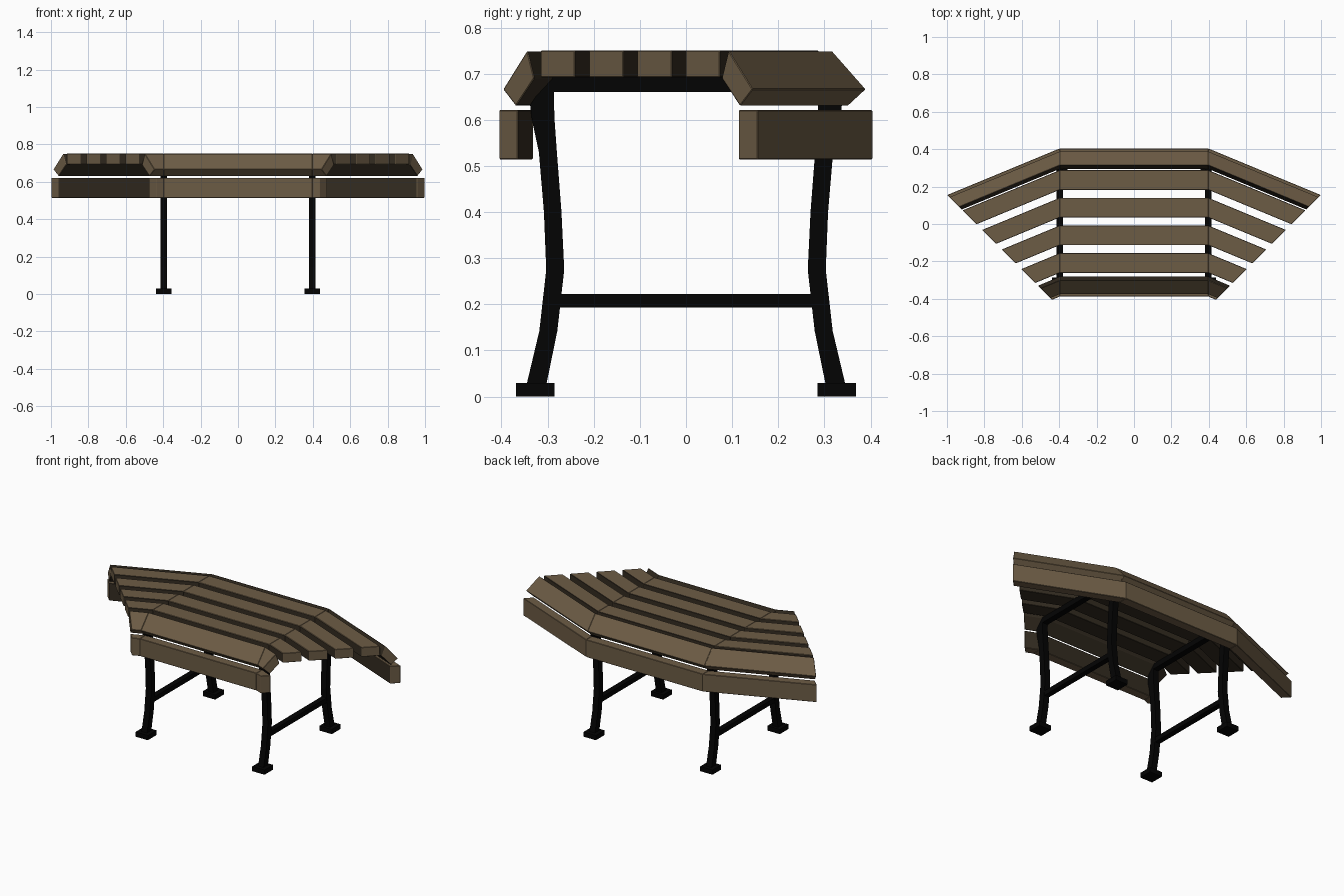
import bpy, bmesh

if "Cube" in bpy.data.objects:
    bpy.data.objects.remove(bpy.data.objects["Cube"])

def material(name, rgb):
    m = bpy.data.materials.new(name)
    m.diffuse_color = (*rgb, 1)
    m.use_nodes = True
    m.node_tree.nodes["Principled BSDF"].inputs["Base Color"].default_value = m.diffuse_color
    return m

WOOD = material("brown wood", (0.152, 0.107, 0.060))
DARK = material("dark hidden wood", (0.034, 0.025, 0.015))
METAL = material("black metal", (0.001, 0.001, 0.001))

JOINT, SLOPE, CUT = 0.397, 0.414, 0.843   # mitre position, wing slope, end cut line x - y = CUT


def loft(name, loop_a, loop_b, mats, dark=(), bevel=0.0):
    """Closed prism between two matching loops; sides listed in dark use the second material."""
    bm = bmesh.new()
    a = [bm.verts.new(p) for p in loop_a]
    b = [bm.verts.new(p) for p in loop_b]
    n = len(a)
    bm.faces.new(a)
    bm.faces.new(b[::-1])
    for i in range(n):
        f = bm.faces.new((a[i], b[i], b[(i + 1) % n], a[(i + 1) % n]))
        f.material_index = 1 if i in dark else 0
    bmesh.ops.recalc_face_normals(bm, faces=bm.faces)
    me = bpy.data.meshes.new(name)
    bm.to_mesh(me)
    bm.free()
    for m in mats:
        me.materials.append(m)
    ob = bpy.data.objects.new(name, me)
    bpy.context.collection.objects.link(ob)
    if bevel:
        mod = ob.modifiers.new("soft edges", 'BEVEL')
        mod.width = bevel
        mod.segments = 1
    return ob


def rect(y0, y1, z0, z1):
    # sides in order: bottom, back, top, front
    return [(y0, z0), (y1, z0), (y1, z1), (y0, z1)]


def board(name, section, dark):
    """Three-part bent board: straight middle and two swept wings."""
    mats = (WOOD, DARK)
    loft(name + "_middle", [(-JOINT, y, z) for y, z in section],
         [(JOINT, y, z) for y, z in section], mats, dark, 0.002)
    for s, side in ((1, "right"), (-1, "left")):
        end = []
        for y, z in section:
            x = (CUT + y + SLOPE * JOINT) / (1 + SLOPE)
            end.append((s * x, x - CUT, z))
        loft(f"{name}_{side}_wing", [(s * JOINT, y, z) for y, z in section], end, mats, dark, 0.002)


def plate(name, section, xc, half):
    return loft(name, [(xc - half, y, z) for y, z in section],
                [(xc + half, y, z) for y, z in section], (METAL,))


# flat top slats, dark below and in the gaps
for i in range(4):
    y = 0.288 - i * 0.148
    board(f"top_slat_{i + 1}", rect(y - 0.105, y, 0.692, 0.75), (0, 1, 3))

# sloping edge boards, back and front, dark on the inner faces
edge = [(0.315, 0.75), (0.389, 0.666), (0.350, 0.630), (0.294, 0.69)]
board("back_edge_board", edge, (2, 3))
board("front_edge_board", [(0.013 - y, z) for y, z in edge], (2, 3))

# vertical skirt boards, dark on the inner faces
board("back_skirt", rect(0.346, 0.404, 0.514, 0.621), (3,))
board("front_skirt", rect(-0.388, -0.332, 0.514, 0.621), (1,))

# curved metal legs: (z, inner y, outer y)
PROFILE = [(0.02, 0.304, 0.347), (0.142, 0.279, 0.318), (0.275, 0.264, 0.303),
           (0.40, 0.270, 0.308), (0.53, 0.280, 0.319), (0.60, 0.285, 0.334),
           (0.632, 0.286, 0.338), (0.692, 0.287, 0.297)]
for xc, side in ((JOINT, "right"), (-JOINT, "left")):
    for s, end in ((1, "back"), (-1, "front")):
        # leg as stacked slices
        bm = bmesh.new()
        rings = [[bm.verts.new((xc + dx, s * y, z)) for dx, y in
                  ((-0.0185, a), (0.0185, a), (0.0185, b), (-0.0185, b))] for z, a, b in PROFILE]
        for r0, r1 in zip(rings, rings[1:]):
            for i in range(4):
                j = (i + 1) % 4
                bm.faces.new((r0[i], r0[j], r1[j], r1[i]))
        bm.faces.new(rings[0])
        bm.faces.new(rings[-1])
        bmesh.ops.recalc_face_normals(bm, faces=bm.faces)
        me = bpy.data.meshes.new(f"{end}_{side}_leg")
        bm.to_mesh(me)
        bm.free()
        me.materials.append(METAL)
        bpy.context.collection.objects.link(bpy.data.objects.new(me.name, me))
        # foot pad
        plate(f"{end}_{side}_foot", rect(s * 0.327 - 0.042, s * 0.327 + 0.042, 0, 0.029), xc, 0.042)
    # stretcher and top support bar
    plate(f"{side}_stretcher", rect(-0.28, 0.28, 0.193, 0.222), xc, 0.0165)
    plate(f"{side}_top_bar", rect(-0.29, 0.29, 0.66, 0.692), xc, 0.0185)
